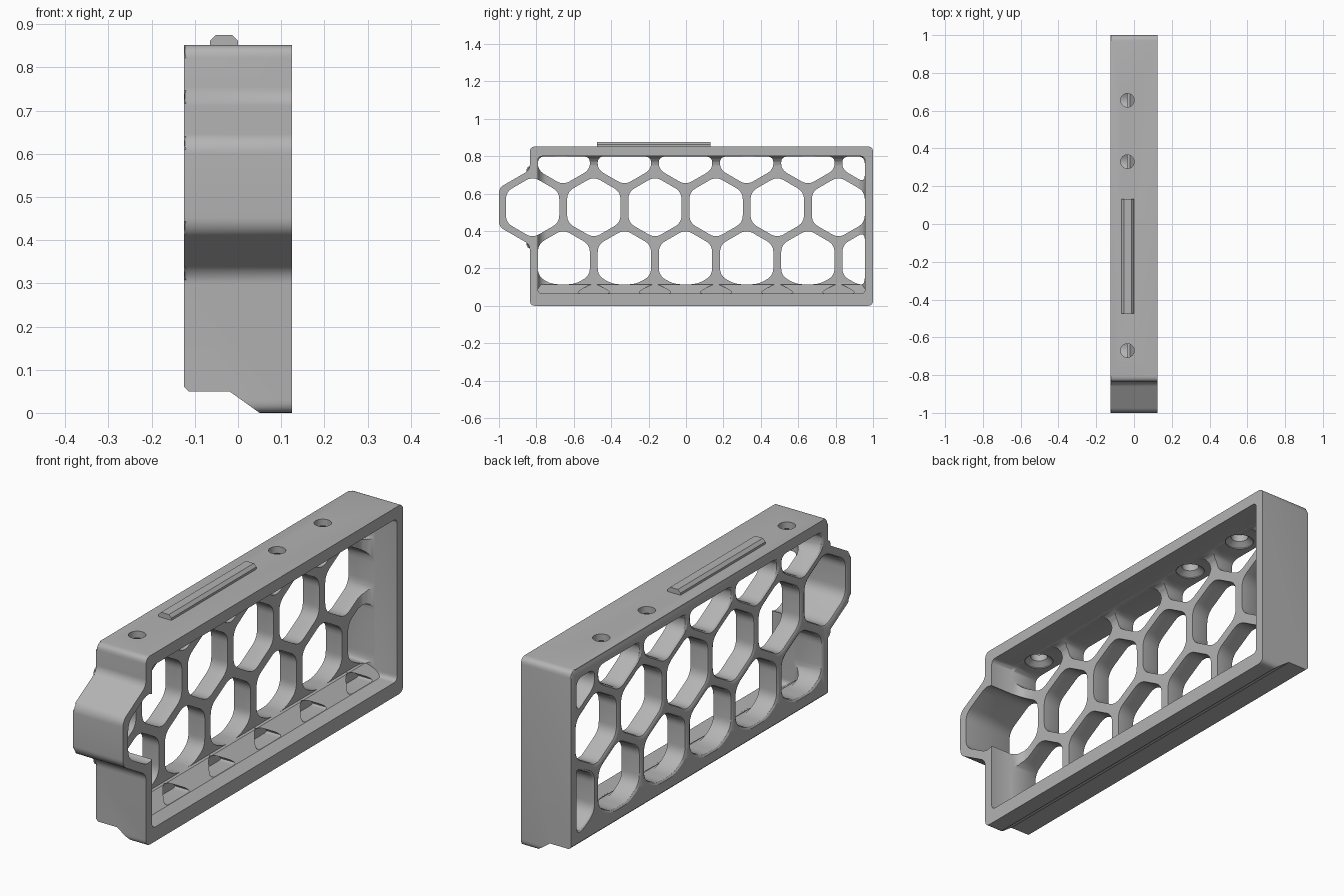
import bpy, bmesh, math
from mathutils import Vector

cube = bpy.data.objects.get("Cube")
if cube:
    bpy.data.objects.remove(cube, do_unlink=True)

grey = bpy.data.materials.new("plain_grey")
grey.use_nodes = True
grey.diffuse_color = (0.45, 0.45, 0.45, 1)
grey.node_tree.nodes["Principled BSDF"].inputs["Base Color"].default_value = grey.diffuse_color

FACE, BACK, LEDGE = -0.125, 0.125, -0.035   # lattice face, open side, lattice inner face
PITCH, APOTHEM, MID = 0.327, 0.1425, 0.527
ROW = PITCH * math.sin(math.radians(60))
HOLE_X = -0.035


def make(name, bm):
    bmesh.ops.recalc_face_normals(bm, faces=bm.faces)
    mesh = bpy.data.meshes.new(name)
    bm.to_mesh(mesh)
    bm.free()
    mesh.materials.append(grey)
    obj = bpy.data.objects.new(name, mesh)
    bpy.context.collection.objects.link(obj)
    return obj


def loft(bm, loops):
    """Closed solid through matching loops of 3D points."""
    rings = [[bm.verts.new(p) for p in loop] for loop in loops]
    n = len(rings[0])
    for a, b in zip(rings, rings[1:]):
        for i in range(n):
            j = (i + 1) % n
            bm.faces.new((a[i], a[j], b[j], b[i]))
    bm.faces.new(rings[0][::-1])
    bm.faces.new(rings[-1])


def rounded(points, r, steps=6):
    """Polygon with its corners eased."""
    pts, out = [Vector(p) for p in points], []
    for i, p in enumerate(pts):
        a, b = pts[i - 1] - p, pts[(i + 1) % len(pts)] - p
        s = p + a.normalized() * min(r, a.length * 0.45)
        e = p + b.normalized() * min(r, b.length * 0.45)
        for k in range(steps + 1):
            t = k / steps
            out.append(s * (1 - t) ** 2 + p * 2 * t * (1 - t) + e * t * t)
    return out


def at_x(x, poly, scale=1.0):
    c = sum(poly, Vector((0, 0))) / len(poly)
    return [(x, *(c + (p - c) * scale)) for p in poly]


def along_y(name, profile, y0, y1):
    bm = bmesh.new()
    loft(bm, [[(x, y, z) for x, z in profile] for y in (y0, y1)])
    return make(name, bm)


def rect(y0, y1, z0, z1):
    return [(y0, z0), (y1, z0), (y1, z1), (y0, z1)]


def hexagon(y, z):
    r = APOTHEM / math.cos(math.pi / 6)
    return [(y + r * math.cos(a), z + r * math.sin(a))
            for a in (math.radians(30 + 60 * i) for i in range(6))]


def clip(poly, axis, limit, sign):
    """Keep the part of a convex polygon on one side of a limit."""
    out = []
    for i, p in enumerate(poly):
        q = poly[i - 1]
        dp, dq = (p[axis] - limit) * sign, (q[axis] - limit) * sign
        if (dp > 0) != (dq > 0):
            t = dq / (dq - dp)
            out.append(tuple(q[k] + (p[k] - q[k]) * t for k in (0, 1)))
        if dp > 0:
            out.append(p)
    return out


def clip_rect(poly, y0, y1, z0, z1):
    for axis, limit, sign in ((0, y0, 1), (0, y1, -1), (1, z0, 1), (1, z1, -1)):
        poly = clip(poly, axis, limit, sign) if poly else poly
    return poly


def combine(body, tool, operation="DIFFERENCE"):
    mod = body.modifiers.new("cut", "BOOLEAN")
    mod.operation, mod.object, mod.solver = operation, tool, "EXACT"
    bpy.context.view_layer.objects.active = body
    bpy.ops.object.modifier_apply(modifier=mod.name)
    bpy.data.objects.remove(tool, do_unlink=True)


# Outer shell with the angled bump at the front
slope = math.tan(math.pi / 6)
flat = 0.18 * slope
shoulder = flat + 0.165 * slope
outline = rounded([(1, 0), (1, 0.852), (-0.835, 0.852), (-0.835, MID + shoulder),
                   (-1, MID + flat), (-1, MID - flat), (-0.835, MID - shoulder),
                   (-0.835, 0)], 0.03)
bm = bmesh.new()
loft(bm, [at_x(FACE, outline), at_x(BACK, outline)])
edges = [e for e in bm.edges if all(abs(v.co.x - FACE) < 1e-5 for v in e.verts)]
bmesh.ops.bevel(bm, geom=edges, offset=0.009, segments=2, profile=0.5, affect="EDGES")
frame = make("honeycomb_frame", bm)

# Stepped underside
combine(frame, along_y("underside_cutter", [(-0.2, -0.1), (-0.2, 0.06), (FACE, 0.06),
        (-0.115, 0.05), (-0.02, 0.05), (0.05, 0), (0.05, -0.1)], -1.1, 1.1))

# Open pocket with a flared bottom
Y0, Y1, Z0, Z1 = -0.792, 0.957, 0.065, 0.8
bm = bmesh.new()
loft(bm, [at_x(x, rounded(rect(Y0 + d, Y1 - d, Z0 + d, Z1 - d), 0.025))
          for x, d in ((LEDGE, 0.05), (-0.028, 0.03), (-0.012, 0.012), (0.015, 0), (0.2, 0))])
combine(frame, make("pocket_cutter", bm))

# Sloped pocket floor
combine(frame, along_y("floor", [(-0.05, 0.08), (-0.05, 0.115), (-0.02, 0.115),
        (0.05, 0.064), (0.06, 0.04), (0.04, 0.04)], -0.81, 0.97), "UNION")

# Honeycomb cells, eased on the lattice face
bm = bmesh.new()
for row in (-1, 0, 1):
    for i in range(6):
        y = -0.82 + PITCH * (i + 0.5 * abs(row))
        cell, end = hexagon(y, MID + row * ROW), 0.06
        if row == 0 and i == 0:
            end = 0.2
        else:
            cell = clip_rect(cell, Y0 + 0.001, Y1 - 0.001, 0.115, Z1 - 0.001)
        if len(cell) > 2:
            cell = rounded(cell, 0.04)
            loft(bm, [at_x(FACE - 0.02, cell, 1.09), at_x(FACE, cell, 1.09),
                      at_x(FACE + 0.005, cell, 1.03), at_x(FACE + 0.014, cell),
                      at_x(end, cell)])
combine(frame, make("cell_cutter", bm))

# Blind arches in the floor
bm = bmesh.new()
for i in range(1, 6):
    arch = clip_rect(hexagon(-0.82 + PITCH * i, MID - 2 * ROW), Y0, Y1 - 0.001, 0.066, 1)
    arch = rounded(arch, 0.04)
    loft(bm, [at_x(-0.028, arch), at_x(0.07, arch)])
combine(frame, make("arch_cutter", bm))

# Countersunk holes through the top
bm = bmesh.new()
for y in (-0.67, 0.33, 0.655):
    loft(bm, [[(HOLE_X + r * math.cos(a), y + r * math.sin(a), z)
               for a in (math.tau * k / 32 for k in range(32))]
              for r, z in ((0.06, 0.78), (0.06, 0.803), (0.036, 0.822), (0.036, 0.9))])
combine(frame, make("hole_cutter", bm))

# Raised rail on the top
rail = along_y("top_rail", [(-0.065, 0.845), (0, 0.845), (0, 0.862), (-0.013, 0.875),
                            (-0.052, 0.875), (-0.065, 0.862)], -0.475, 0.132)

bpy.ops.object.select_all(action="DESELECT")
for obj in (frame, rail):
    obj.select_set(True)
bpy.context.view_layer.objects.active = frame
bpy.ops.object.shade_smooth_by_angle(angle=math.radians(30))
